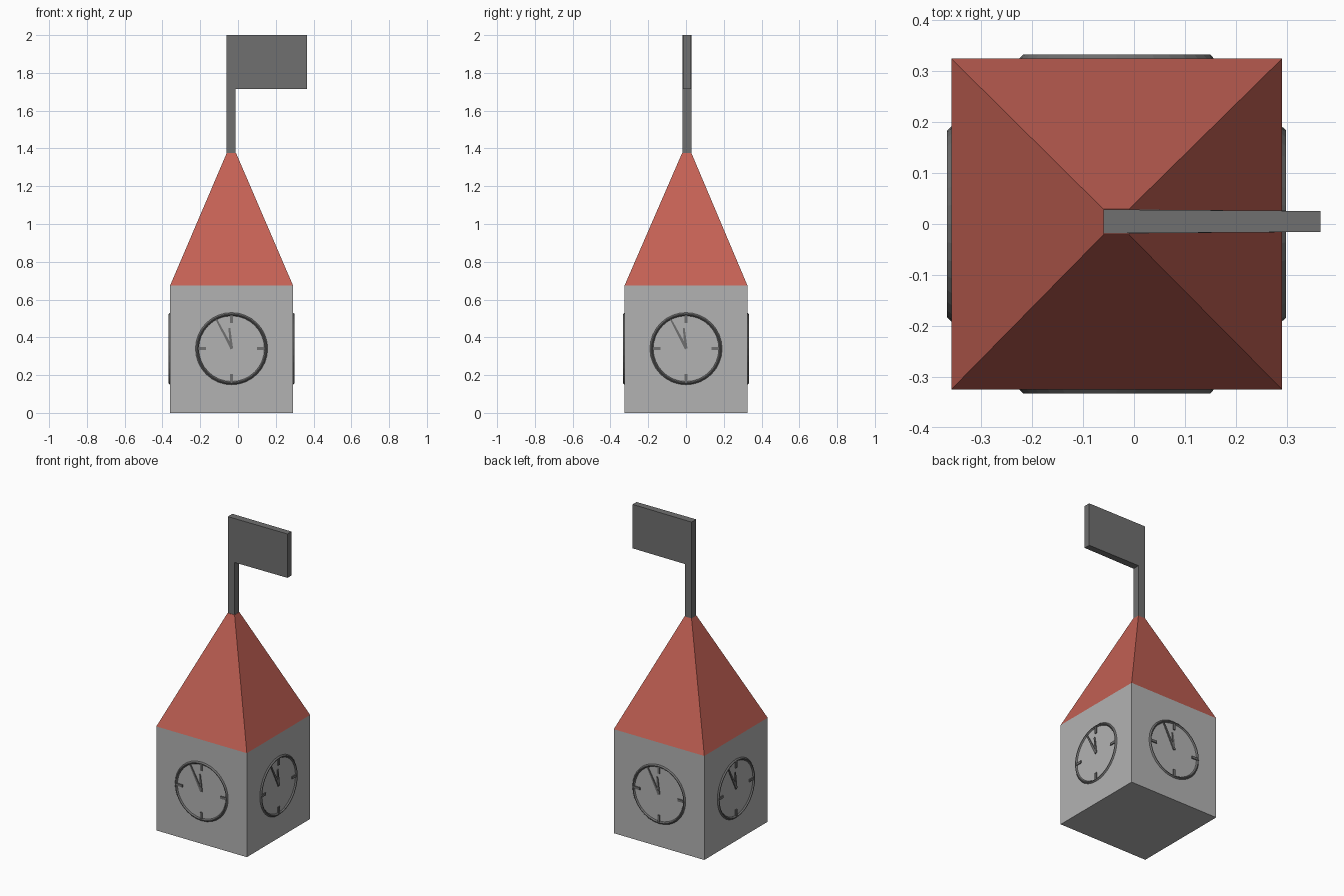
import bpy, bmesh
from math import sin, cos, pi
from mathutils import Matrix, Vector

if "Cube" in bpy.data.objects:
    bpy.data.objects.remove(bpy.data.objects["Cube"])

CX, HALF, WALL = -0.034, 0.325, 0.675   # tower axis, half width, wall height
CLOCK_Z = 0.34


def material(name, rgb):
    m = bpy.data.materials.new(name)
    m.diffuse_color = (*rgb, 1)
    m.use_nodes = True
    m.node_tree.nodes["Principled BSDF"].inputs["Base Color"].default_value = m.diffuse_color
    return m


RED = material("roof_red", (0.55, 0.12, 0.09))
LIGHT = material("wall_grey", (0.45, 0.45, 0.45))
DARK = material("dark_grey", (0.16, 0.16, 0.16))


def finish(bm, name, mat):
    bmesh.ops.recalc_face_normals(bm, faces=bm.faces)
    me = bpy.data.meshes.new(name)
    bm.to_mesh(me)
    bm.free()
    me.materials.append(mat)
    ob = bpy.data.objects.new(name, me)
    bpy.context.collection.objects.link(ob)
    return ob


def loft(bm, a, b):
    """Closed solid between two matching outlines."""
    va, vb = [bm.verts.new(p) for p in a], [bm.verts.new(p) for p in b]
    bm.faces.new(va)
    bm.faces.new(vb)
    n = len(va)
    for i in range(n):
        j = (i + 1) % n
        bm.faces.new((va[i], va[j], vb[j], vb[i]))


def square(x, y, z, h):
    return [(x - h, y - h, z), (x + h, y - h, z), (x + h, y + h, z), (x - h, y + h, z)]


# Tower walls
bm = bmesh.new()
loft(bm, square(CX, 0, 0, HALF), square(CX, 0, WALL, HALF))
finish(bm, "tower_walls", LIGHT)

# Tapered roof
bm = bmesh.new()
loft(bm, square(CX, 0, WALL, HALF), square(CX - 0.001, 0.004, 1.375, 0.025))
finish(bm, "roof", RED)

# Pole and flag in one outline, thinning slightly toward the free end
outline = [(-0.06, 1.37), (-0.012, 1.37), (-0.012, 1.715), (0.366, 1.715),
           (0.366, 2.0), (-0.06, 2.0)]


def thickness(x):
    return 0.0235 - 0.003 * max(0, x) / 0.366


bm = bmesh.new()
loft(bm, [(x, 0.005 - thickness(x), z) for x, z in outline],
     [(x, 0.005 + thickness(x), z) for x, z in outline])
finish(bm, "flagpole", DARK)


# Clock parts, drawn in the plane of the front wall
def clock_ring():
    bm = bmesh.new()
    n = 32
    profile = [(0.193, 0.002), (0.184, -0.008), (0.180, -0.008), (0.172, 0.002)]
    rings = [[bm.verts.new((r * sin(2 * pi * i / n), y, r * cos(2 * pi * i / n)))
              for r, y in profile] for i in range(n)]
    for i in range(n):
        a, b = rings[i], rings[(i + 1) % n]
        for k in range(4):
            m = (k + 1) % 4
            bm.faces.new((a[k], a[m], b[m], b[k]))
    return bm


def bar(bm, start, end, w0, w1, depth):
    s, e = Vector(start), Vector(end)
    d = (e - s).normalized()
    side = Vector((-d.y, d.x))
    pts = [s - side * w0, s + side * w0, e + side * w1, e - side * w1]
    loft(bm, [(p.x, 0.002, p.y) for p in pts], [(p.x, -depth, p.y) for p in pts])


def clock_marks():
    bm = bmesh.new()
    for dx, dz in ((0, 1), (1, 0), (0, -1), (-1, 0)):
        bar(bm, (dx * 0.135, dz * 0.135), (dx * 0.178, dz * 0.178), 0.008, 0.008, 0.006)
    return bm


def clock_hands():
    bm = bmesh.new()
    bar(bm, (0.002, 0), (-0.082, 0.158), 0.008, 0.004, 0.006)
    bar(bm, (0, 0), (-0.012, 0.11), 0.008, 0.005, 0.005)
    return bm


# One clock on each wall
for i, side in enumerate(("front", "right", "back", "left")):
    place = (Matrix.Translation((CX, 0, CLOCK_Z)) @ Matrix.Rotation(i * pi / 2, 4, 'Z')
             @ Matrix.Translation((0, -HALF, 0)))
    for part, build in (("ring", clock_ring), ("marks", clock_marks), ("hands", clock_hands)):
        finish(build(), f"clock_{part}_{side}", DARK).matrix_world = place
